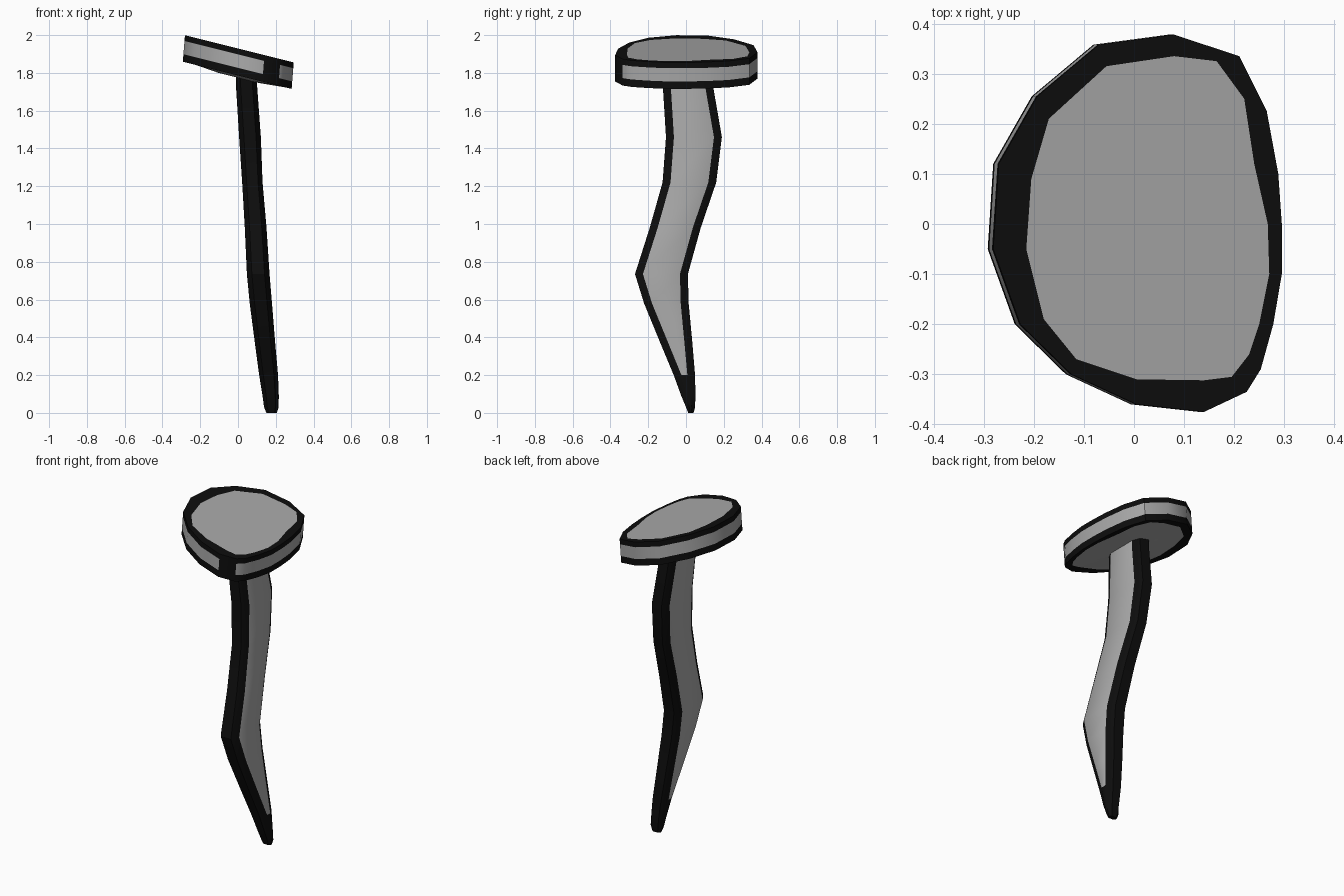
import bpy, bmesh

if "Cube" in bpy.data.objects:
    bpy.data.objects.remove(bpy.data.objects["Cube"])

def material(name, v):
    m = bpy.data.materials.new(name)
    m.diffuse_color = (v, v, v, 1)
    m.use_nodes = True
    m.node_tree.nodes["Principled BSDF"].inputs["Base Color"].default_value = m.diffuse_color
    return m

MATS = [material("steel grey", 0.4), material("ink black", 0.004)]

def loft(name, rings, rule, angle):
    """Skin a stack of rings; rule(band, side) gives the material index."""
    bm = bmesh.new()
    vs = [[bm.verts.new(p) for p in r] for r in rings]
    n = len(rings[0])
    for b in range(len(vs) - 1):
        for i in range(n):
            j = (i + 1) % n
            f = bm.faces.new((vs[b][i], vs[b][j], vs[b + 1][j], vs[b + 1][i]))
            f.material_index = rule(b, i)
    for ring, b in ((vs[0], -1), (vs[-1], len(vs) - 1)):
        f = bm.faces.new(ring)
        f.material_index = rule(b, -1)
    bmesh.ops.recalc_face_normals(bm, faces=bm.faces[:])
    me = bpy.data.meshes.new(name)
    bm.to_mesh(me)
    bm.free()
    for m in MATS:
        me.materials.append(m)
    ob = bpy.data.objects.new(name, me)
    bpy.context.collection.objects.link(ob)
    bpy.ops.object.select_all(action='DESELECT')
    ob.select_set(True)
    bpy.context.view_layer.objects.active = ob
    bpy.ops.object.shade_smooth_by_angle(angle=angle)
    return ob

# Bent shaft: z, y min, y max, x min, x max
SECTIONS = [
    (0.00, 0.012, 0.040, 0.150, 0.205),
    (0.03, 0.000, 0.048, 0.138, 0.215),
    (0.09, -0.025, 0.050, 0.130, 0.216),
    (0.20, -0.065, 0.048, 0.112, 0.212),
    (0.38, -0.140, 0.033, 0.088, 0.196),
    (0.58, -0.222, 0.014, 0.062, 0.180),
    (0.735, -0.270, 0.010, 0.047, 0.167),
    (0.98, -0.192, 0.078, 0.036, 0.151),
    (1.22, -0.124, 0.160, 0.022, 0.130),
    (1.46, -0.106, 0.190, 0.006, 0.121),
    (1.72, -0.122, 0.145, -0.010, 0.102),
    (1.84, -0.125, 0.135, -0.014, 0.095)]

def shaft_ring(z, y0, y1, x0, x1):
    c, d = min(0.042, 0.36 * (y1 - y0)), 0.22 * (x1 - x0)
    return [(x0 + d, y0, z), (x1 - d, y0, z), (x1, y0 + c, z), (x1, y1 - c, z),
            (x1 - d, y1, z), (x0 + d, y1, z), (x0, y1 - c, z), (x0, y0 + c, z)]

# broad faces (sides 2 and 6) are grey above the black tip
loft("nail_shaft", [shaft_ring(*s) for s in SECTIONS],
     lambda b, i: 0 if b >= 3 and i in (2, 6) else 1, 0.6)

# Tilted head: outer outline and inner edge of the black border
OUTER = [(.075, .378), (.205, .335), (.26, .225), (.283, .1), (.29, 0), (.29, -.1),
         (.273, -.2), (.248, -.29), (.22, -.335), (.135, -.375), (0, -.36),
         (-.13, -.3), (-.232, -.2), (-.286, -.05), (-.275, .12), (-.198, .255), (-.075, .358)]
INNER = [(.075, .335), (.16, .325), (.215, .25), (.235, .12), (.262, 0), (.265, -.1),
         (.245, -.2), (.225, -.26), (.19, -.305), (.135, -.312), (0, -.31),
         (-.12, -.27), (-.185, -.19), (-.22, -.05), (-.21, .09), (-.175, .21), (-.06, .315)]

def head_ring(outline, t, drop=0.0, scale=1.0):
    return [(x * scale + 0.005 - 0.011 * t, y * scale, 1.928 - 0.25 * x * scale - 0.14 * t - drop)
            for x, y in outline]

HEAD = [head_ring(INNER, 0), head_ring(OUTER, 0), head_ring(OUTER, 0.22),
        head_ring(OUTER, 0.72), head_ring(OUTER, 1), head_ring(INNER, 1),
        head_ring(INNER, 1, 0.012, 0.45)]

# black rim bands and one black joint; grey top, side stripe and underside
def head_rule(b, i):
    if b in (-1, 5, 6):
        return 0
    return 0 if b == 2 and i != 8 else 1

loft("nail_head", HEAD, head_rule, 0.6)
